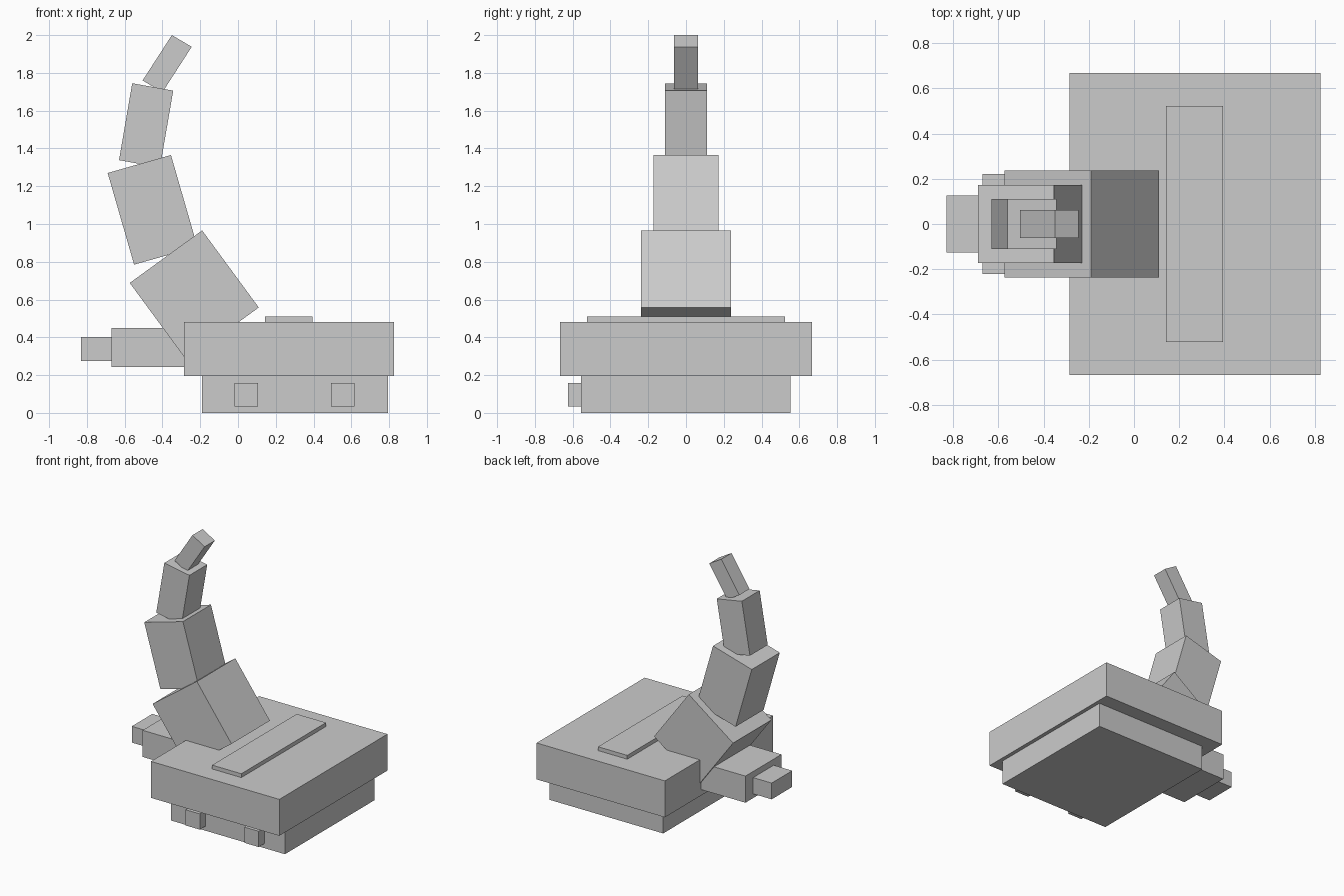
import bpy
import bmesh
from mathutils import Vector

if "Cube" in bpy.data.objects:
    bpy.data.objects.remove(bpy.data.objects["Cube"])

grey = bpy.data.materials.new("plain grey")
grey.diffuse_color = (0.6, 0.6, 0.6, 1)
grey.use_nodes = True
grey.node_tree.nodes["Principled BSDF"].inputs["Base Color"].default_value = grey.diffuse_color


def prism(name, corners, y0, y1):
    """Extrude a four-sided x/z outline from y0 to y1."""
    bm = bmesh.new()
    face = bm.faces.new([bm.verts.new((x, y0, z)) for x, z in corners])
    ext = bmesh.ops.extrude_face_region(bm, geom=[face])
    verts = [g for g in ext["geom"] if isinstance(g, bmesh.types.BMVert)]
    bmesh.ops.translate(bm, verts=verts, vec=(0, y1 - y0, 0))
    bmesh.ops.recalc_face_normals(bm, faces=bm.faces)
    mesh = bpy.data.meshes.new(name)
    bm.to_mesh(mesh)
    bm.free()
    mesh.materials.append(grey)
    obj = bpy.data.objects.new(name, mesh)
    bpy.context.collection.objects.link(obj)
    return obj


def box(name, x0, x1, y0, y1, z0, z1):
    return prism(name, [(x0, z0), (x1, z0), (x1, z1), (x0, z1)], y0, y1)


def segment(name, top_left, top_right, bottom_left, half_width):
    """Tilted tail block given by three corners of its side outline."""
    a, b, c = map(Vector, (top_left, top_right, bottom_left))
    return prism(name, [a, b, b + c - a, c], -half_width, half_width)


# Body: wide shell over a narrower base, with a raised plate on top
box("body_shell", -0.285, 0.825, -0.668, 0.668, 0.195, 0.48)
box("body_base", -0.19, 0.795, -0.555, 0.553, 0.0, 0.195)
box("top_plate", 0.142, 0.395, -0.523, 0.523, 0.48, 0.51)

# Two small blocks on the front side of the base
for i, x in enumerate((-0.018, 0.492)):
    box(f"side_block_{i + 1}", x, x + 0.125, -0.625, -0.555, 0.035, 0.158)

# Stepped head
box("head", -0.67, -0.285, -0.222, 0.222, 0.242, 0.45)
box("snout", -0.83, -0.67, -0.127, 0.127, 0.275, 0.402)

# Curved tail of four tapering blocks
segment("tail_base", (-0.573, 0.688), (-0.19, 0.966), (-0.273, 0.28), 0.237)
segment("tail_lower", (-0.69, 1.27), (-0.355, 1.365), (-0.55, 0.785), 0.173)
segment("tail_upper", (-0.56, 1.745), (-0.343, 1.706), (-0.63, 1.338), 0.11)
segment("tail_tip", (-0.35, 2.0), (-0.245, 1.938), (-0.505, 1.76), 0.063)
